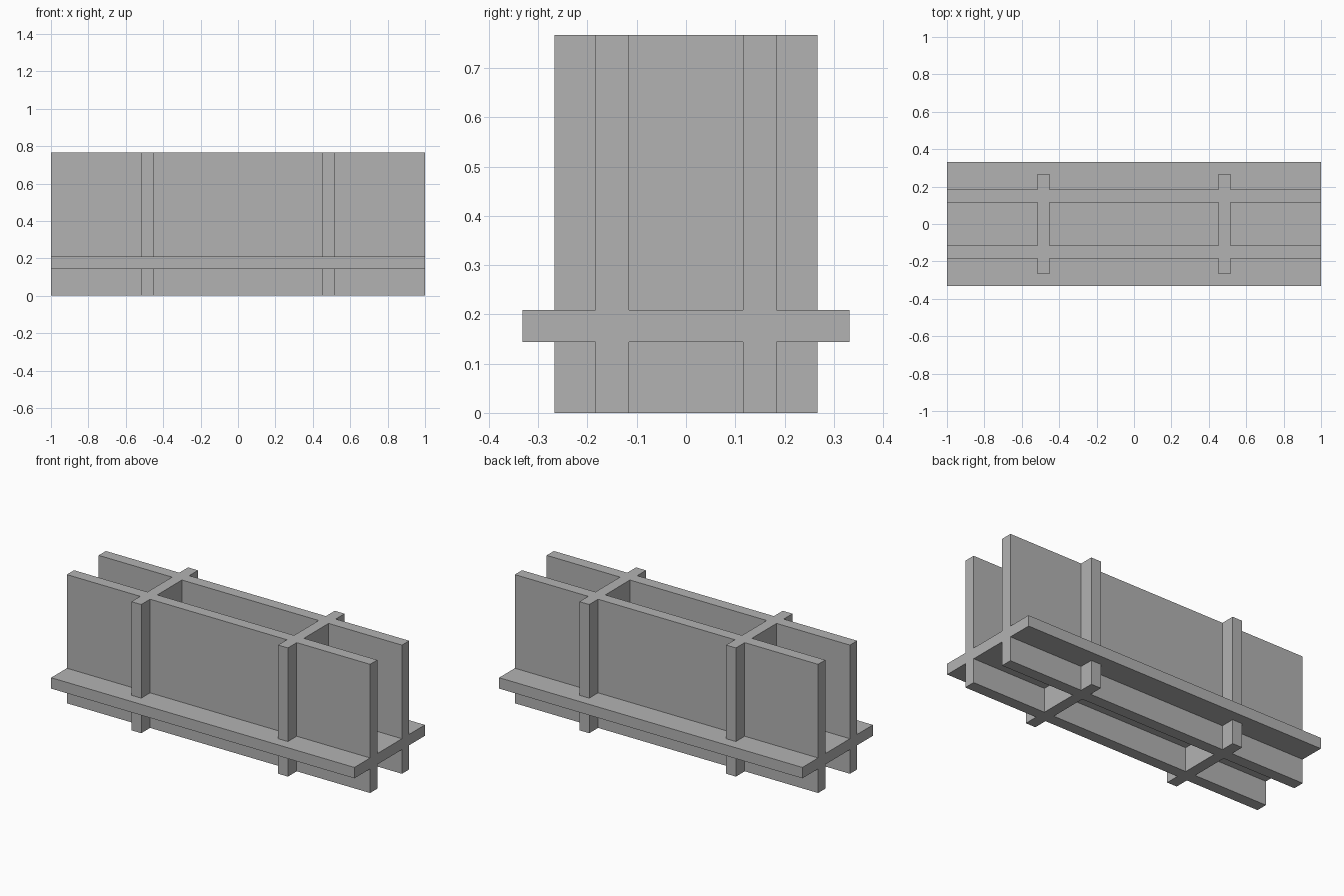
import bpy
import bmesh

if "Cube" in bpy.data.objects:
    bpy.data.objects.remove(bpy.data.objects["Cube"])

HEIGHT = 0.767

grey = bpy.data.materials.new("plain grey")
grey.diffuse_color = (0.45, 0.45, 0.45, 1)
grey.use_nodes = True
grey.node_tree.nodes["Principled BSDF"].inputs["Base Color"].default_value = grey.diffuse_color


def box(name, x, y, z):
    """Box from its (min, max) range on each axis."""
    bm = bmesh.new()
    bmesh.ops.create_cube(bm, size=1)
    for v in bm.verts:
        v.co = [r[0] if c < 0 else r[1] for c, r in zip(v.co, (x, y, z))]
    mesh = bpy.data.meshes.new(name)
    bm.to_mesh(mesh)
    bm.free()
    mesh.materials.append(grey)
    obj = bpy.data.objects.new(name, mesh)
    bpy.context.collection.objects.link(obj)
    return obj


# Horizontal shelf running the full length
frame = box("interlocking_frame", (-1, 1), (-0.332, 0.332), (0.144, 0.209))

parts = []
for side, s in (("front", -1), ("back", 1)):
    # Long upright panels through the shelf
    y = sorted((s * 0.116, s * 0.184))
    parts.append(box(side + "_long_panel", (-1, 1), y, (0, HEIGHT)))
for side, s in (("left", -1), ("right", 1)):
    # Short cross panels through the long ones
    x = sorted((s * 0.451, s * 0.516))
    parts.append(box(side + "_cross_panel", x, (-0.267, 0.267), (0, HEIGHT)))

# Fuse all panels into one clean solid
bpy.context.view_layer.objects.active = frame
for part in parts:
    mod = frame.modifiers.new("fuse", 'BOOLEAN')
    mod.operation = 'UNION'
    mod.solver = 'EXACT'
    mod.object = part
    bpy.ops.object.modifier_apply(modifier=mod.name)
for part in parts:
    bpy.data.objects.remove(part, do_unlink=True)
